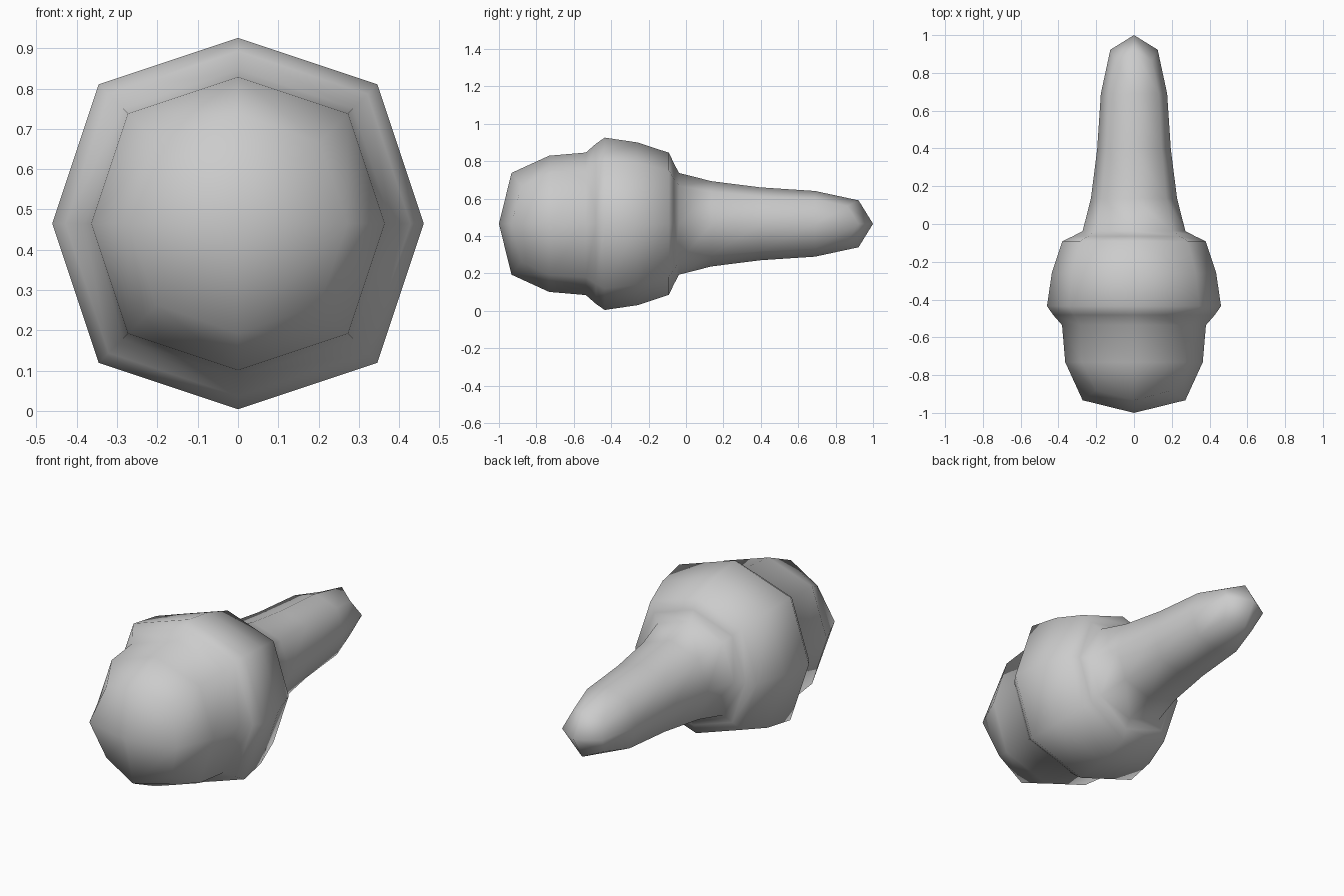
import bpy, bmesh

if "Cube" in bpy.data.objects:
    bpy.data.objects.remove(bpy.data.objects["Cube"])

# Square cage profile from front cap to back tip: (y, half width)
PROFILE = [(-1.0, 0.362), (-0.464, 0.366), (-0.499, 0.49), (-0.02, 0.38),
           (-0.11, 0.268), (0.38, 0.188), (1.0, 0.163)]
CENTRE_Z = 0.465

# Skin the square rings into a capped tube
bm = bmesh.new()
rings = []
for y, r in PROFILE:
    rings.append([bm.verts.new((sx * r, y, CENTRE_Z + sz * r))
                  for sx, sz in ((-1, -1), (1, -1), (1, 1), (-1, 1))])
for a, b in zip(rings, rings[1:]):
    for i in range(4):
        j = (i + 1) % 4
        bm.faces.new((a[i], a[j], b[j], b[i]))
bm.faces.new(rings[0])
bm.faces.new(rings[-1])
bmesh.ops.recalc_face_normals(bm, faces=bm.faces)
for f in bm.faces:
    f.smooth = True

mesh = bpy.data.meshes.new("stepped_plug")
bm.to_mesh(mesh)
bm.free()
plug = bpy.data.objects.new("stepped_plug", mesh)
bpy.context.collection.objects.link(plug)

# One rounding step gives the low-poly eight-sided form
sub = plug.modifiers.new("rounding", 'SUBSURF')
sub.levels = 1
sub.render_levels = 1
sub.use_limit_surface = False
